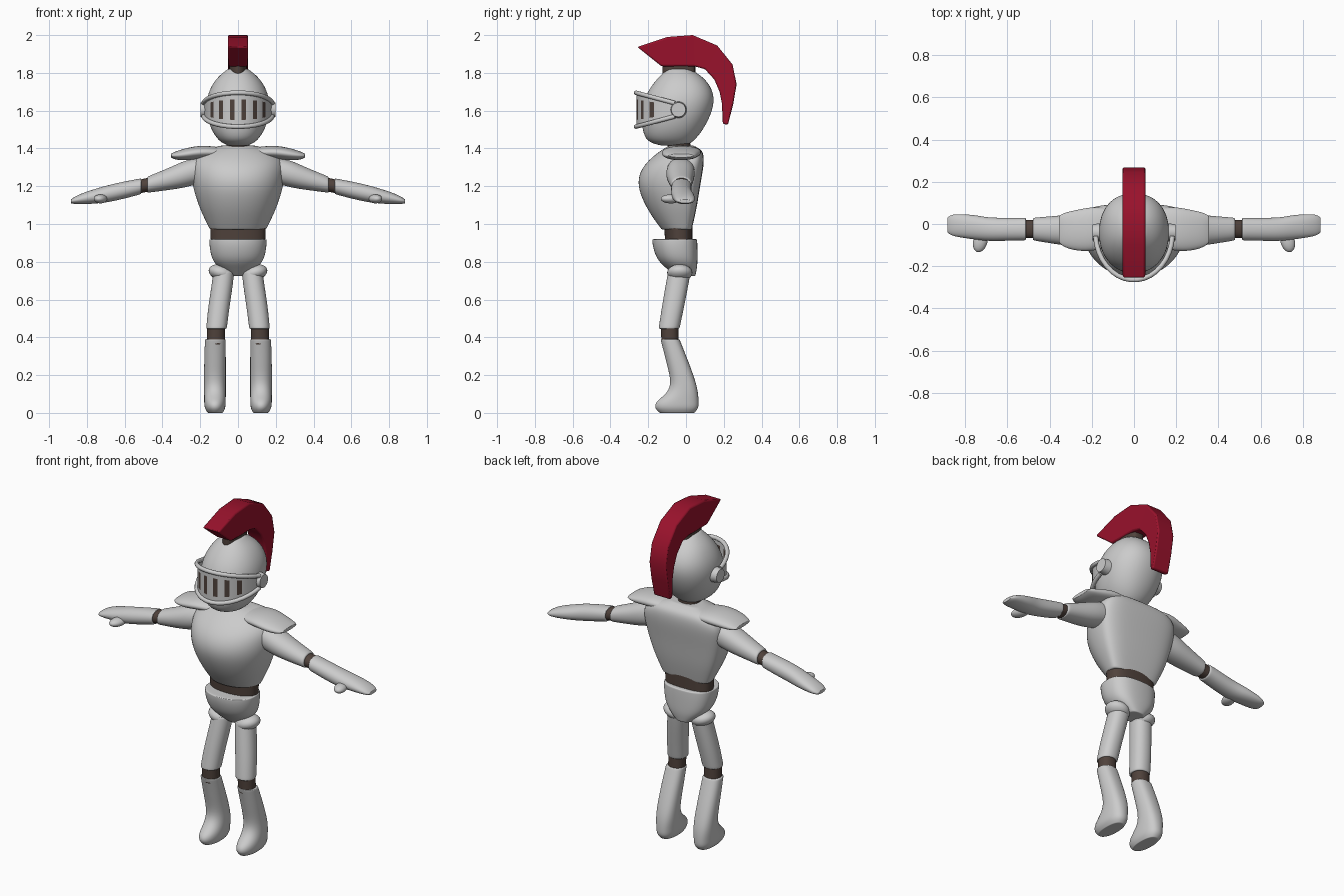
import bpy, bmesh, math
from mathutils import Vector, Matrix

old = bpy.data.objects.get("Cube")
if old:
    bpy.data.objects.remove(old, do_unlink=True)


def material(name, rgb, rough=0.6):
    m = bpy.data.materials.new(name)
    m.use_nodes = True
    col = (*rgb, 1)
    m.diffuse_color = col
    node = m.node_tree.nodes["Principled BSDF"]
    node.inputs["Base Color"].default_value = col
    node.inputs["Roughness"].default_value = rough
    return m


STEEL = material("pale_steel", (0.6, 0.6, 0.6))
BROWN = material("dark_brown", (0.08, 0.055, 0.045))
RED = material("deep_red", (0.32, 0.006, 0.025))


def finish(name, bm, mats, mirror=False, subsurf=0, angle=180):
    bmesh.ops.recalc_face_normals(bm, faces=bm.faces)
    me = bpy.data.meshes.new(name)
    bm.to_mesh(me)
    bm.free()
    ob = bpy.data.objects.new(name, me)
    bpy.context.collection.objects.link(ob)
    for m in mats:
        me.materials.append(m)
    bpy.ops.object.select_all(action="DESELECT")
    ob.select_set(True)
    bpy.context.view_layer.objects.active = ob
    bpy.ops.object.shade_smooth_by_angle(angle=math.radians(angle))
    if mirror:
        ob.modifiers.new("mirror", "MIRROR").use_mirror_merge = False
    if subsurf:
        s = ob.modifiers.new("smooth", "SUBSURF")
        s.levels = s.render_levels = subsurf
    return ob


def lerp(a, b, t):
    return tuple(p + (q - p) * t for p, q in zip(a, b))


def shrink(row, k):
    p, c, r, lo, hi = row
    m = (lo + hi) / 2
    return (p, c, r * k, m + (lo - m) * k, m + (hi - m) * k)


def loft(name, rows, mat, axis="z", mirror=False, mid=0.5, back=0.9, sides=20):
    """Skin cross-sections: (position, centre, half width, front y, back y)."""
    ends = [shrink(rows[0], 0.8), rows[0], lerp(rows[0], rows[1], 0.15)]
    tail = [lerp(rows[-1], rows[-2], 0.15), rows[-1], shrink(rows[-1], 0.8)]
    bm = bmesh.new()
    rings = []
    for p, c, r, lo, hi in ends + rows[1:-1] + tail:
        cy = lo + (hi - lo) * mid
        ring = []
        for i in range(sides):
            a = math.tau * i / sides
            co, si = math.cos(a), math.sin(a)
            e = back if si > 0 else 0.95
            w = c + r * math.copysign(abs(co) ** e, co)
            y = cy + ((hi - cy) if si > 0 else (cy - lo)) * math.copysign(abs(si) ** e, si)
            ring.append(bm.verts.new((w, y, p) if axis == "z" else (p, y, w)))
        rings.append(ring)
    for a, b in zip(rings, rings[1:]):
        for i in range(sides):
            j = (i + 1) % sides
            bm.faces.new((a[i], a[j], b[j], b[i]))
    bm.faces.new(rings[0])
    bm.faces.new(rings[-1])
    return finish(name, bm, [mat], mirror, 2)


def ellipsoid(name, centre, size, tilt, mat):
    bm = bmesh.new()
    mx = Matrix.Translation(centre) @ Matrix.Rotation(math.radians(tilt[1]), 4, tilt[0])
    bmesh.ops.create_uvsphere(bm, u_segments=24, v_segments=14, radius=1,
                              matrix=mx @ Matrix.Diagonal((*size, 1)))
    return finish(name, bm, [mat], True)


# Helmet and neck
loft("helmet", [(1.415, 0, .05, -.13, 0), (1.435, 0, .1, -.21, .04), (1.5, 0, .147, -.235, .095),
                (1.6, 0, .173, -.24, .145), (1.69, 0, .165, -.215, .155), (1.77, 0, .12, -.155, .105),
                (1.82, 0, .055, -.1, .025)], STEEL)
loft("neck", [(1.36, 0, .065, -.1, .03), (1.46, 0, .06, -.1, .02)], BROWN)

# Crest and its holder
loft("crest_holder", [(1.78, 0, .045, -.125, .05), (1.85, 0, .045, -.125, .05)], BROWN, back=.6)
outer = [(-.257, 1.937), (-.1, 1.99), (.035, 2.0), (.165, 1.945), (.246, 1.845),
         (.268, 1.74), (.25, 1.635), (.222, 1.525)]
inner = [(-.13, 1.835), (-.04, 1.835), (.045, 1.835), (.1, 1.82), (.15, 1.765),
         (.178, 1.7), (.19, 1.64), (.195, 1.53)]
bm = bmesh.new()
loops = []
for (oy, oz), (iy, iz) in zip(outer, inner):
    loops.append([bm.verts.new(v) for v in
                  ((-.054, oy, oz), (.054, oy, oz), (.05, iy, iz), (-.05, iy, iz))])
for a, b in zip(loops, loops[1:]):
    for i in range(4):
        j = (i + 1) % 4
        bm.faces.new((a[i], a[j], b[j], b[i]))
bm.faces.new(loops[0])
bm.faces.new(loops[-1])
crest = finish("crest", bm, [RED], angle=35)
bev = crest.modifiers.new("soft_edges", "BEVEL")
bev.width, bev.segments = .008, 2


# Visor: curved plate with dark slots, rails and hinges
def visor_point(deg, height, out=0.0):
    a = math.radians(deg)
    y = -.04 - (.222 + out) * math.cos(a)
    half = .03 + .06 * math.cos(a)
    return Vector(((.18 + out) * math.sin(a), y, 1.605 + half * height))


angles = [-84, -72] + [20 * k + o for k in range(-3, 3) for o in (0, 6, 14)] + [60, 72, 84]
levels = (-1, -.6, .6, 1)
bm = bmesh.new()
grid = [[bm.verts.new(visor_point(d, h)) for h in levels] for d in angles]
for i, (a, b) in enumerate(zip(grid, grid[1:])):
    centre = abs(angles[i] + angles[i + 1]) / 2
    for j in range(3):
        f = bm.faces.new((a[j], b[j], b[j + 1], a[j + 1]))
        f.material_index = int(j == 1 and centre < 60 and round(centre) % 20 == 10)
finish("visor_plate", bm, [STEEL, BROWN])

for name, side in (("visor_top_rail", 1), ("visor_bottom_rail", -1)):
    cu = bpy.data.curves.new(name, "CURVE")
    cu.dimensions = "3D"
    cu.bevel_depth, cu.bevel_resolution = .012, 3
    cu.use_fill_caps = True
    sp = cu.splines.new("POLY")
    path = range(-85, 86, 10)
    sp.points.add(len(path) - 1)
    for pt, d in zip(sp.points, path):
        pt.co = (*visor_point(d, side, .003), 1)
    sp.use_smooth = True
    cu.materials.append(STEEL)
    bpy.context.collection.objects.link(bpy.data.objects.new(name, cu))

bm = bmesh.new()
bmesh.ops.create_cone(bm, cap_ends=True, segments=24, radius1=.045, radius2=.038, depth=.045,
                      matrix=Matrix.Translation((.175, -.04, 1.605)) @ Matrix.Rotation(math.pi / 2, 4, "Y"))
finish("visor_hinge", bm, [STEEL], True, angle=40)

# Breastplate, shoulder pads, waist and hips
loft("breastplate", [(.97, 0, .15, -.13, .03), (1.03, 0, .18, -.175, .045), (1.1, 0, .212, -.22, .06),
                     (1.2, 0, .243, -.262, .075), (1.28, 0, .253, -.248, .09), (1.34, 0, .25, -.2, .097),
                     (1.39, 0, .2, -.135, .09), (1.415, 0, .09, -.09, .04)],
     STEEL, mid=.72, back=.6)
loft("shoulder_pad", [(.08, 1.375, .03, -.1, .07), (.19, 1.382, .036, -.13, .085),
                      (.27, 1.37, .034, -.13, .068), (.33, 1.362, .023, -.112, .055),
                      (.355, 1.362, .01, -.09, .04)], STEEL, "x", True)
loft("waist", [(.88, 0, .145, -.11, .035), (1.04, 0, .15, -.12, .035)], BROWN, back=.7)
loft("hips", [(.92, 0, .153, -.18, .06), (.88, 0, .153, -.178, .062), (.81, 0, .14, -.155, .062),
              (.77, 0, .105, -.11, .06), (.725, 0, .05, -.06, .05)], STEEL, back=.75)

# Arms
loft("upper_arm", [(.2, 1.285, .07, -.1, .045), (.28, 1.265, .073, -.108, .048),
                   (.36, 1.24, .06, -.098, .04), (.48, 1.208, .043, -.078, .03)], STEEL, "x", True)
loft("elbow", [(.45, 1.213, .038, -.068, .02), (.54, 1.195, .036, -.068, .02)], BROWN, "x", True)
loft("forearm_and_hand", [(.512, 1.2, .042, -.078, .03), (.6, 1.18, .046, -.08, .03),
                          (.69, 1.16, .046, -.082, .03), (.75, 1.148, .04, -.075, .043),
                          (.82, 1.135, .031, -.065, .048), (.865, 1.125, .02, -.056, .046),
                          (.885, 1.12, .01, -.04, .03)], STEEL, "x", True)
ellipsoid("thumb", (.728, -.08, 1.133), (.034, .055, .024), ("Z", 15), STEEL)

# Legs
ellipsoid("thigh_cuff", (.088, -.033, .742), (.069, .067, .042), ("Y", -16), STEEL)
loft("thigh", [(.75, .075, .055, -.095, .025), (.68, .083, .057, -.108, .014),
               (.55, .103, .057, -.13, -.012), (.445, .114, .055, -.146, -.034)], STEEL, mirror=True)
loft("knee", [(.48, .115, .048, -.135, -.04), (.36, .118, .048, -.13, -.038)], BROWN, mirror=True)
loft("shin_and_foot", [(.39, .12, .055, -.136, -.034), (.33, .121, .057, -.12, -.01),
                       (.25, .122, .058, -.1, .022), (.15, .122, .058, -.075, .057),
                       (.095, .122, .058, -.11, .066), (.06, .122, .058, -.163, .068),
                       (.025, .122, .056, -.168, .068), (0, .12, .04, -.14, .045)],
     STEEL, mirror=True, back=.8)
